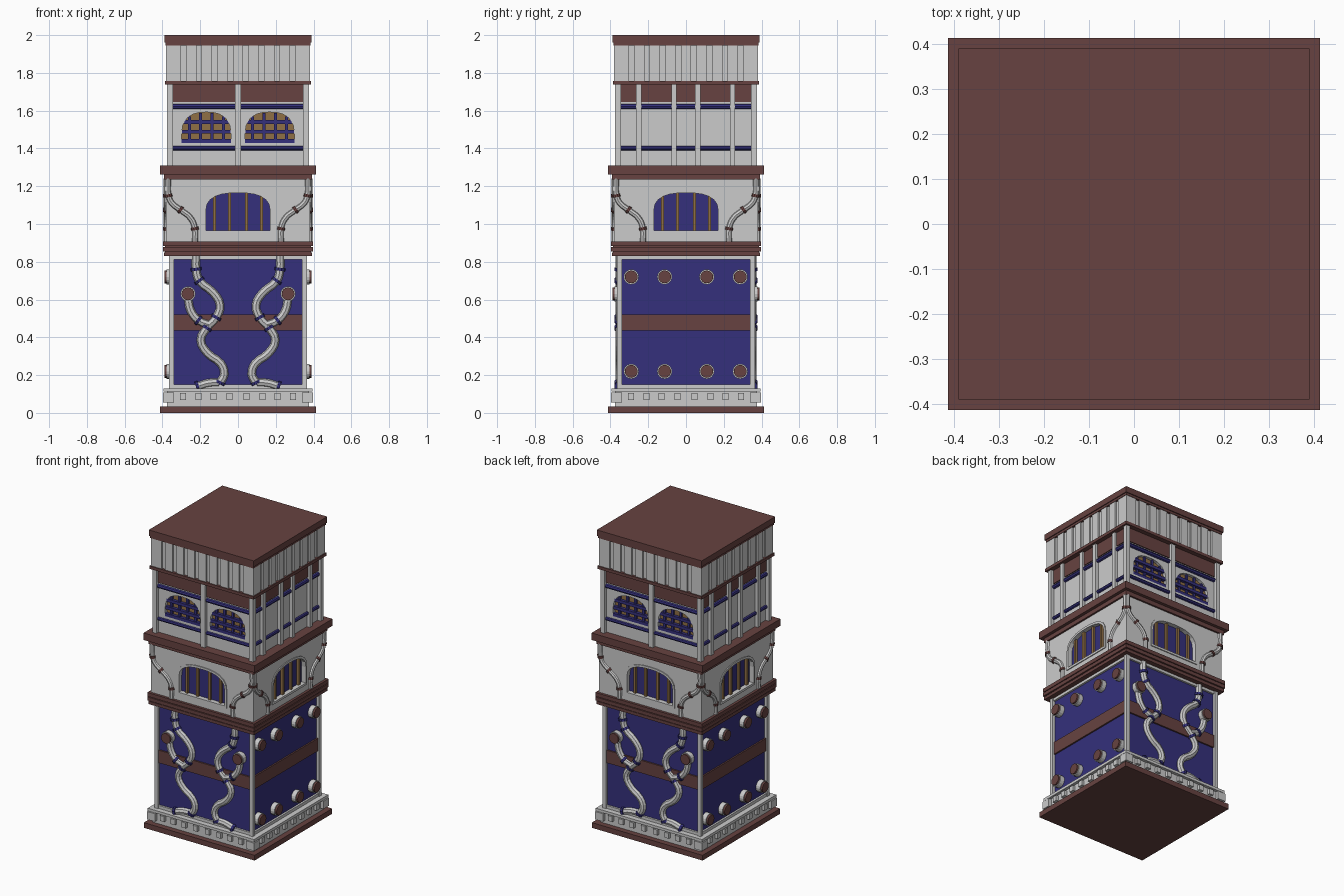
import bpy, bmesh, math
from mathutils import Vector, Matrix

if "Cube" in bpy.data.objects:
    bpy.data.objects.remove(bpy.data.objects["Cube"])

def material(name, rgb):
    m = bpy.data.materials.new(name)
    m.diffuse_color = (*rgb, 1)
    m.use_nodes = True
    m.node_tree.nodes["Principled BSDF"].inputs["Base Color"].default_value = m.diffuse_color
    return m

BROWN = material("brown", (0.135, 0.055, 0.052))
BLUE = material("blue", (0.035, 0.03, 0.20))
GOLD = material("gold", (0.28, 0.16, 0.06))
FRONT, SIDE, ALL = (0, 2), (1, 3), (0, 1, 2, 3)

# ---- helpers: everything is drawn on the front face (-y) and turned about z
def put(name, data, mat, turns):
    if mat:
        data.materials.append(mat)
    made = []
    for t in turns:
        ob = bpy.data.objects.new(name, data)
        ob.rotation_euler.z = t * math.pi / 2
        bpy.context.collection.objects.link(ob)
        made.append(ob)
    return made

def mesh(name, bm, mat=None, turns=(0,)):
    bmesh.ops.recalc_face_normals(bm, faces=bm.faces)
    me = bpy.data.meshes.new(name)
    bm.to_mesh(me)
    bm.free()
    return put(name, me, mat, turns)

def boxes(name, items, mat=None, turns=(0,)):
    """items: (x0, x1, y0, y1, z0, z1)"""
    bm = bmesh.new()
    for x0, x1, y0, y1, z0, z1 in items:
        m = Matrix.Translation(((x0 + x1) / 2, (y0 + y1) / 2, (z0 + z1) / 2)) @ \
            Matrix.Diagonal((x1 - x0, y1 - y0, z1 - z0, 1))
        bmesh.ops.create_cube(bm, size=1, matrix=m)
    return mesh(name, bm, mat, turns)

def slab(name, half, z0, z1, mat=None):
    return boxes(name, [(-half, half, -half, half, z0, z1)], mat)[0]

def rods(name, items, mat=None, turns=(0,), seg=10):
    """items: (start, end, radius)"""
    bm = bmesh.new()
    for p, q, r in items:
        p, q = Vector(p), Vector(q)
        rot = (q - p).to_track_quat('Z', 'Y').to_matrix().to_4x4()
        bmesh.ops.create_cone(bm, cap_ends=True, segments=seg, radius1=r, radius2=r,
                              depth=(q - p).length, matrix=Matrix.Translation((p + q) / 2) @ rot)
    return mesh(name, bm, mat, turns)

def pipes(name, paths, y, r, turns, collar_mat, collar_ids):
    """Mirrored pair of bent pipes with collars at the listed path points."""
    cu = bpy.data.curves.new(name, 'CURVE')
    cu.dimensions, cu.bevel_depth, cu.bevel_resolution = '3D', r, 2
    cu.resolution_u, cu.use_fill_caps = 3, True
    collars = []
    for path, ids in zip(paths, collar_ids):
        for s in (-1, 1):
            pts = [Vector((s * x, y, z)) for x, z in path]
            sp = cu.splines.new('BEZIER')
            sp.use_smooth = False
            sp.bezier_points.add(len(pts) - 1)
            for bp, p in zip(sp.bezier_points, pts):
                bp.co = p
                bp.handle_left_type = bp.handle_right_type = 'AUTO'
            for i in ids:
                d = (pts[min(i + 1, len(pts) - 1)] - pts[max(i - 1, 0)]).normalized()
                collars.append((pts[i] - d * 0.008, pts[i] + d * 0.008, r * 1.3))
    put(name, cu, None, turns)
    rods(name + "_collars", collars, collar_mat, turns)

def arch_top(x, w, zs, z1):
    return zs + (z1 - zs) * max(0, 1 - abs(x / w) ** 2.5) ** 0.4

def arch(cx, w, z0, zs, z1, n=12):
    pts = [(cx - w, z0), (cx + w, z0)]
    for i in range(n + 1):
        x = w * math.cos(math.pi * i / n)
        pts.append((cx + x, arch_top(x, w, zs, z1)))
    return pts

def prism(name, pts, y0, y1, mat=None, turns=(0,)):
    bm = bmesh.new()
    f = bm.faces.new([bm.verts.new((x, y0, z)) for x, z in pts])
    ext = bmesh.ops.extrude_face_region(bm, geom=[f], use_keep_orig=True)["geom"]
    bmesh.ops.translate(bm, vec=(0, y1 - y0, 0), verts=[v for v in ext if isinstance(v, bmesh.types.BMVert)])
    return mesh(name, bm, mat, turns)

def ring(name, outer, inner, y0, y1, turns):
    bm = bmesh.new()
    loops = [[bm.verts.new((x, y, z)) for x, z in pts]
             for pts, y in ((outer, y0), (inner, y0), (inner, y1), (outer, y1))]
    n = len(outer)
    for a in range(4):
        A, B = loops[a], loops[(a + 1) % 4]
        for i in range(n):
            j = (i + 1) % n
            bm.faces.new((A[i], A[j], B[j], B[i]))
    return mesh(name, bm, None, turns)

def cut(wall, cutters):
    for c in cutters:
        c.hide_render, c.display_type = True, 'WIRE'
        m = wall.modifiers.new("opening", 'BOOLEAN')
        m.operation, m.solver, m.object = 'DIFFERENCE', 'EXACT', c

# ---- base and plinth
slab("base_slab", 0.412, 0, 0.035, BROWN)
slab("plinth", 0.375, 0.035, 0.13)
slab("plinth_trim", 0.395, 0.112, 0.13)
boxes("plinth_dentils", [(x - 0.016, x + 0.016, -0.393, -0.37, 0.068, 0.104)
                         for x in (-0.29, -0.21, -0.13, -0.045, 0.045, 0.13, 0.21, 0.29)], None, ALL)
boxes("plinth_corner_blocks", [(-0.398, -0.34, -0.398, -0.34, 0.055, 0.108)], None, ALL)

# ---- lower storey: blue panels in a grey frame with a brown belt
slab("lower_panels", 0.347, 0.13, 0.84, BLUE)
boxes("lower_corner_posts", [(-0.366, -0.34, -0.366, -0.34, 0.13, 0.84)], None, ALL)
boxes("lower_frame_rails", [(-0.35, 0.35, -0.36, -0.34, 0.13, 0.15),
                            (-0.35, 0.35, -0.36, -0.34, 0.812, 0.84)], None, ALL)
slab("lower_belt", 0.357, 0.435, 0.52, BROWN)

def rivets(name, spots, turns):
    rods(name + "_rims", [((x, -0.34, z), (x, -0.378, z), 0.04) for x, z in spots], None, turns, 16)
    rods(name + "_caps", [((x, -0.35, z), (x, -0.39, z), 0.034) for x, z in spots], BROWN, turns, 16)

rivets("side_rivets", [(x, z) for x in (-0.29, -0.113, 0.11, 0.287) for z in (0.22, 0.72)], SIDE)
rivets("front_rivets", [(-0.265, 0.63), (0.265, 0.63)], FRONT)
main = [(0.222, 0.84), (0.222, 0.76), (0.205, 0.70), (0.13, 0.635), (0.095, 0.57), (0.115, 0.505),
        (0.165, 0.45), (0.197, 0.385), (0.16, 0.315), (0.09, 0.26), (0.073, 0.205), (0.095, 0.16)]
branch = [(0.265, 0.61), (0.25, 0.54), (0.21, 0.49), (0.15, 0.465)]
foot = [(0.10, 0.16), (0.155, 0.158), (0.215, 0.14)]
pipes("front_pipes", [main, branch, foot], -0.352, 0.022, FRONT, BLUE, [(1, 2, 5, 6, 11), (2,), (2,)])

# ---- first cornice
slab("cornice_low", 0.392, 0.83, 0.85, BROWN)
slab("cornice_mid", 0.397, 0.855, 0.878, BROWN)
slab("cornice_core", 0.386, 0.84, 0.905, BROWN)
slab("cornice_top", 0.397, 0.883, 0.908, BROWN)

# ---- middle storey with an arched barred window on each side
wall = slab("middle_wall", 0.38, 0.9, 1.24)
cut(wall, prism("window_cutter", arch(0, 0.18, 0.955, 1.07, 1.175), -0.5, -0.35, None, ALL))
prism("window_pane", arch(0, 0.178, 0.957, 1.07, 1.173), -0.355, -0.34, BLUE, ALL)
ring("window_frame", arch(0, 0.184, 0.95, 1.07, 1.18), arch(0, 0.17, 0.965, 1.07, 1.165), -0.386, -0.35, ALL)
boxes("window_bars", [(x - 0.008, x + 0.008, -0.37, -0.35, 0.96, arch_top(x, 0.175, 1.07, 1.168))
                      for x in (-0.125, -0.045, 0.045, 0.125)], GOLD, ALL)
bracket = [(0.228, 0.905), (0.228, 0.975), (0.25, 1.03), (0.305, 1.075), (0.35, 1.11), (0.368, 1.15), (0.37, 1.24)]
pipes("corner_pipes", [bracket], -0.378, 0.016, ALL, BROWN, [(1, 3, 5)])

# ---- second cornice
slab("upper_cornice_lower_step", 0.392, 1.235, 1.265, BROWN)
slab("upper_cornice", 0.413, 1.263, 1.31, BROWN)

# ---- upper storey
upper = slab("upper_wall", 0.35, 1.3, 1.76)
slab("upper_band", 0.357, 1.645, 1.75, BROWN)
rods("upper_rails", [((-0.355, -0.352, z), (0.355, -0.352, z), r)
                     for z, r in ((1.622, 0.014), (1.402, 0.012))], BLUE, ALL, 8)
boxes("upper_corner_posts", [(-0.375, -0.345, -0.375, -0.345, 1.3, 1.745)], None, ALL)
boxes("upper_front_post", [(-0.016, 0.016, -0.375, -0.345, 1.3, 1.745)], None, FRONT)
boxes("upper_side_posts", [(x - 0.014, x + 0.014, -0.372, -0.345, 1.3, 1.745)
                           for x in (-0.25, -0.064, 0.062, 0.246)], None, SIDE)
for cx in (-0.168, 0.168):
    cut(upper, prism("arch_cutter", arch(cx, 0.13, 1.43, 1.475, 1.592), -0.5, -0.32, None, FRONT))
    prism("arch_pane", arch(cx, 0.13, 1.43, 1.475, 1.592), -0.33, -0.31, GOLD, FRONT)
    bars = [(cx + x - 0.008, cx + x + 0.008, -0.343, -0.325, 1.43, arch_top(x, 0.13, 1.475, 1.59))
            for x in (-0.09, -0.03, 0.03, 0.09)]
    for z, w in ((1.44, 0.13), (1.488, 0.128), (1.54, 0.117)):
        bars.append((cx - w, cx + w, -0.35, -0.325, z - 0.01, z + 0.01))
    boxes("arch_lattice", bars, BLUE, FRONT)

# ---- slatted attic and roof
slab("attic_trim", 0.387, 1.738, 1.758, BROWN)
slab("attic_core", 0.37, 1.75, 1.965)
boxes("attic_slats", [(x - 0.027, x + 0.027, -0.381, -0.36, 1.752, 1.95)
                      for x in [(i - 4) * 0.0825 for i in range(9)]], None, ALL)
boxes("attic_corner_slats", [(-0.381, -0.355, -0.381, -0.355, 1.752, 1.95)], None, ALL)
slab("roof_lower_step", 0.384, 1.945, 1.965, BROWN)
slab("roof_slab", 0.39, 1.96, 2.0, BROWN)
